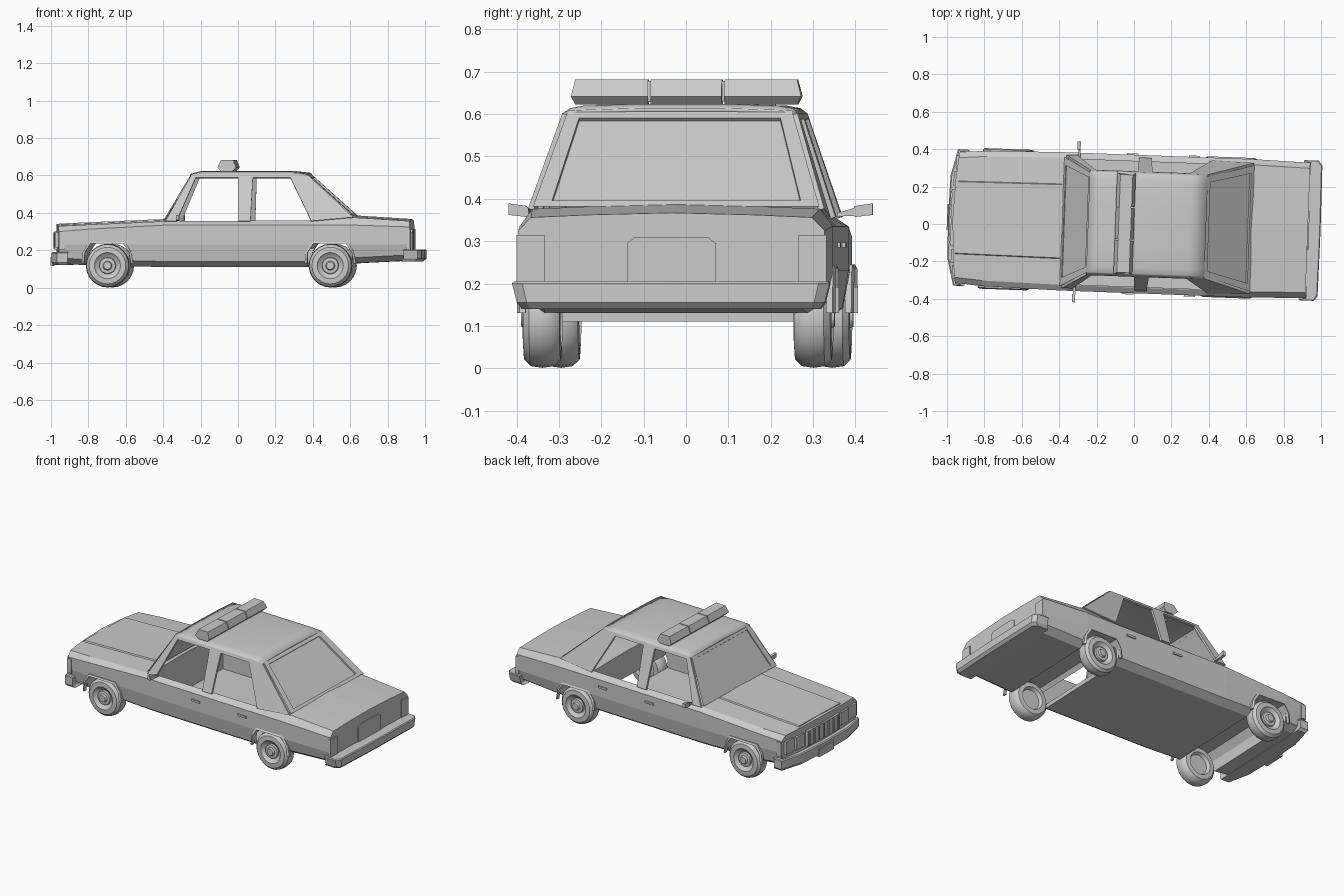
import bpy, bmesh, math
from mathutils import Vector

if "Cube" in bpy.data.objects:
    bpy.data.objects.remove(bpy.data.objects["Cube"], do_unlink=True)

YAW = -0.037          # the car stands slightly turned
WHEELS = (-0.685, 0.507)

paint = bpy.data.materials.new("plain_grey")
paint.use_nodes = True
GREY = (0.6, 0.6, 0.6, 1)
paint.diffuse_color = GREY
paint.node_tree.nodes["Principled BSDF"].inputs["Base Color"].default_value = GREY


def make(name, verts, faces, mirror=False, smooth=0, thick=0, cutter=False):
    mesh = bpy.data.meshes.new(name)
    mesh.from_pydata([Vector(v) for v in verts], [], faces)
    bm = bmesh.new()
    bm.from_mesh(mesh)
    bmesh.ops.remove_doubles(bm, verts=bm.verts, dist=1e-5)
    bmesh.ops.recalc_face_normals(bm, faces=bm.faces)
    bm.to_mesh(mesh)
    bm.free()
    mesh.materials.append(paint)
    ob = bpy.data.objects.new(name, mesh)
    bpy.context.collection.objects.link(ob)
    ob.rotation_euler.z = YAW
    if thick:
        mod = ob.modifiers.new("thickness", "SOLIDIFY")
        mod.thickness, mod.offset = thick, 0
    if mirror:
        mod = ob.modifiers.new("mirror", "MIRROR")
        mod.use_axis = (False, True, False)
    if smooth:
        bpy.ops.object.select_all(action="DESELECT")
        ob.select_set(True)
        bpy.context.view_layer.objects.active = ob
        bpy.ops.object.shade_smooth_by_angle(angle=math.radians(smooth))
    if cutter:
        ob.hide_render = True
        ob.hide_set(True)
    return ob


def loft(name, rings, closed=True, caps=True, **kw):
    n = len(rings[0])
    verts = [p for r in rings for p in r]
    faces = [(i * n + j, i * n + (j + 1) % n, (i + 1) * n + (j + 1) % n, (i + 1) * n + j)
             for i in range(len(rings) - 1) for j in range(n if closed else n - 1)]
    if caps:
        faces += [tuple(range(n)), tuple(range(len(verts) - n, len(verts)))]
    return make(name, verts, faces, **kw)


def box(name, x, y, z, **kw):
    return loft(name, [[(a, y[0], z[0]), (a, y[1], z[0]), (a, y[1], z[1]), (a, y[0], z[1])]
                       for a in x], **kw)


def cut(ob, cutter):
    mod = ob.modifiers.new("cut", "BOOLEAN")
    mod.operation, mod.solver, mod.object = "DIFFERENCE", "EXACT", cutter


# Lower body: x, half width, sill height, crease height, deck height, nose bow
STATIONS = [(-0.945, 0.35, 0.13, 0.30, 0.335, 0.025), (-0.8, 0.362, 0.12, 0.312, 0.342, 0),
            (-0.37, 0.37, 0.11, 0.335, 0.361, 0), (0.4, 0.37, 0.11, 0.335, 0.366, 0),
            (0.62, 0.37, 0.13, 0.335, 0.382, 0), (0.93, 0.362, 0.145, 0.325, 0.362, 0)]
verts, faces = [], []
for x, w, sill, crease, deck, bow in STATIONS:
    for y, z in ((0, sill), (0.2, sill), (w - 0.06, sill), (w - 0.015, sill + 0.03), (w, 0.23),
                 (w, crease), (w - 0.03, deck - 0.006), (0.2, deck), (0, deck + 0.005)):
        verts.append((x - bow * (1 - (y / w) ** 2), y, z))
for i in range(len(STATIONS) - 1):
    for j in range(8):
        a = i * 9 + j
        faces.append((a, a + 1, a + 10, a + 9))
for s in (0, len(verts) - 9):
    faces += [(s, s + 1, s + 7, s + 8), (s + 1, s + 2, s + 6, s + 7), tuple(range(s + 2, s + 7))]
body = make("lower_body", verts, faces, mirror=True)
tub = box("cabin_cutter", (-0.36, 0.4), (-0.335, 0.335), (0.135, 0.5), cutter=True)
cut(body, tub)

# Wheel tunnels and raised arch lips
ARCH = [(-0.125, 0.0), (-0.12, 0.19), (-0.09, 0.235), (0.085, 0.235), (0.115, 0.19), (0.125, 0.0)]
for label, cx in zip(("front", "rear"), WHEELS):
    tunnel = loft(label + "_arch_cutter", [[(cx + a, y, z) for a, z in ARCH] for y in (-0.5, 0.5)],
                  cutter=True)
    cut(body, tunnel)
    lip = [(a, max(z, 0.13)) for a, z in ARCH]
    rings = []
    for a, z in lip:
        oa, oz = a * 1.1, z + (0.01 if z > 0.2 else 0)
        rings.append([(cx + a, 0.355, z), (cx + a, 0.376, z), (cx + oa, 0.37, oz), (cx + oa, 0.355, oz)])
    loft(label + "_arch_lip", rings, mirror=True)


# Wheels: turned profile of (radius, offset from inner side)
PROFILE = [(0, 0.02), (0.06, 0.02), (0.07, 0.0), (0.098, 0.002), (0.113, 0.018), (0.117, 0.045),
           (0.113, 0.073), (0.098, 0.088), (0.07, 0.09), (0.06, 0.08), (0.045, 0.072),
           (0.042, 0.082), (0.025, 0.084), (0.02, 0.095), (0, 0.095)]
for label, cx in zip(("front", "rear"), WHEELS):
    steps = [math.tau * k / 24 for k in range(25)]
    loft(label + "_wheels", [[(cx + r * math.cos(t), 0.275 + d, 0.118 + r * math.sin(t))
                              for r, d in PROFILE] for t in steps],
         closed=False, caps=False, mirror=True, smooth=35)


# Cabin sides: pillars and rail lie on a plane leaning inward
def lean(x, z):
    return (x, 0.348 - (z - 0.36) * 0.32, z)


FRAME = {
    "front_pillar": [(-0.375, 0.355), (-0.315, 0.355), (-0.215, 0.588), (-0.24, 0.6)],
    "door_pillar": [(0.015, 0.355), (0.08, 0.355), (0.09, 0.588), (0.01, 0.588)],
    "rear_pillar": [(0.405, 0.355), (0.63, 0.375), (0.385, 0.6), (0.29, 0.588)],
    "roof_rail": [(-0.24, 0.6), (-0.215, 0.586), (0.29, 0.586), (0.385, 0.6)],
}
for name, pts in FRAME.items():
    make(name, [lean(*p) for p in pts], [(0, 1, 2, 3)], thick=0.014, mirror=True)

# Roof panel with rounded sides
roof_rows = []
for x, dz in ((-0.245, -0.014), (-0.19, 0), (0.3, 0), (0.385, -0.01)):
    half = [(0.276, 0.598), (0.262, 0.609 + dz * 0.6), (0.23, 0.615 + dz), (0.1, 0.619 + dz)]
    roof_rows.append([(x, -y, z) for y, z in half] + [(x, y, z) for y, z in reversed(half)])
loft("roof", roof_rows, closed=False, caps=False, smooth=40, thick=0.01)


# Screens: outer frame with a recessed pane
def screen(name, base, top, sink):
    (bx, bw, bz), (tx, tw, tz) = base, top

    def at(u, v, d=0):
        w = bw + (tw - bw) * v
        return (bx + (tx - bx) * v + d, u * w, bz + (tz - bz) * v - abs(d))
    outer = [at(-1, 0), at(1, 0), at(1, 1), at(-1, 1)]
    rim = [(-0.88, 0.06), (0.88, 0.06), (0.88, 0.93), (-0.88, 0.93)]
    loft(name, [outer, [at(u, v) for u, v in rim], [at(u, v, sink) for u, v in rim]], caps=False)
    make(name + "_pane", [at(u, v, sink) for u, v in rim], [(0, 1, 2, 3)])


screen("windscreen", (-0.385, 0.345, 0.362), (-0.243, 0.268, 0.604), 0.004)
screen("rear_screen", (0.632, 0.338, 0.382), (0.383, 0.265, 0.607), -0.008)

# Raised bonnet panel, split from the wings
loft("bonnet", [[(x, -w, z), (x, -w + 0.004, z + 0.007), (x, w - 0.004, z + 0.007), (x, w, z)]
                for x, w, z in ((-0.95, 0.195, 0.336), (-0.39, 0.2, 0.36))])

# Bumpers: plan outline stacked at each height
def bumper(name, plan, levels):
    loft(name, [[(x + dx, y * k, z) for x, y in plan] for z, k, dx in levels])


bumper("front_bumper", [(-0.9, -0.365), (-0.955, -0.365), (-0.99, -0.22), (-0.995, 0),
                        (-0.99, 0.22), (-0.955, 0.365), (-0.9, 0.365)],
       ((0.12, 0.96, 0.008), (0.135, 1, 0), (0.185, 1, 0), (0.19, 0.99, 0.006)))
bumper("rear_bumper", [(0.9, -0.375), (0.975, -0.375), (0.995, -0.35), (0.998, 0),
                       (0.995, 0.35), (0.975, 0.375), (0.9, 0.375)],
       ((0.14, 0.94, -0.015), (0.155, 0.97, 0), (0.2, 1, 0), (0.205, 0.99, -0.005)))
box("front_number_plate", (-1.0, -0.985), (-0.07, 0.07), (0.115, 0.165))

# Nose: grille, twin headlamps, corner lamps
box("grille", (-0.979, -0.94), (-0.15, 0.15), (0.205, 0.3))
for k in range(7):
    y = -0.135 + k * 0.045
    box("grille_bar", (-0.984, -0.97), (y - 0.004, y + 0.004), (0.21, 0.295))
for y, x in ((0.17, -0.972), (0.255, -0.963)):
    box("headlamp", (x, -0.93), (y, y + 0.075), (0.215, 0.295), mirror=True)
box("corner_lamp", (-0.945, -0.915), (0.33, 0.357), (0.205, 0.295), mirror=True)

# Tail: boot panel, lamps
loft("boot_plate_panel", [[(x, y, z) for y, z in ((-0.105, 0.2), (0.105, 0.2), (0.105, 0.295),
                                                  (0.085, 0.31), (-0.085, 0.31), (-0.105, 0.295))]
                          for x in (0.92, 0.936)])
box("tail_lamp", (0.915, 0.935), (0.3, 0.366), (0.205, 0.315), mirror=True)

# Door handles and mirrors
for x in (-0.02, 0.31):
    box("door_handle", (x - 0.03, x + 0.03), (0.365, 0.377), (0.285, 0.297), mirror=True)
loft("door_mirror", [[(-0.312, 0.345, 0.358), (-0.3, 0.345, 0.358), (-0.3, 0.345, 0.366), (-0.312, 0.345, 0.366)],
                     [(-0.312, 0.385, 0.36), (-0.3, 0.385, 0.36), (-0.3, 0.385, 0.378), (-0.312, 0.385, 0.378)],
                     [(-0.317, 0.387, 0.357), (-0.3, 0.387, 0.357), (-0.3, 0.387, 0.383), (-0.317, 0.387, 0.383)],
                     [(-0.317, 0.43, 0.362), (-0.3, 0.43, 0.362), (-0.3, 0.43, 0.389), (-0.317, 0.43, 0.389)]],
     mirror=True)

# Roof light bar: three tapered sections on two feet
BAR = [(-0.08, 0.622), (-0.1, 0.642), (-0.082, 0.682), (-0.016, 0.682), (0.0, 0.642), (-0.02, 0.622)]
for name, y0, y1 in (("right_light", -0.262, -0.09), ("centre_light", -0.084, 0.084), ("left_light", 0.09, 0.262)):
    def end(y, grow):
        return [(x, y + grow * (0.01 if z == 0.642 else 0), z) for x, z in BAR]
    loft(name, [end(y0, -1 if y0 < -0.2 else 0), end(y1, 1 if y1 > 0.2 else 0)])
box("light_bar_core", (-0.08, -0.02), (-0.1, 0.1), (0.63, 0.678))
box("light_bar_foot", (-0.07, -0.035), (0.17, 0.21), (0.6, 0.63), mirror=True)
